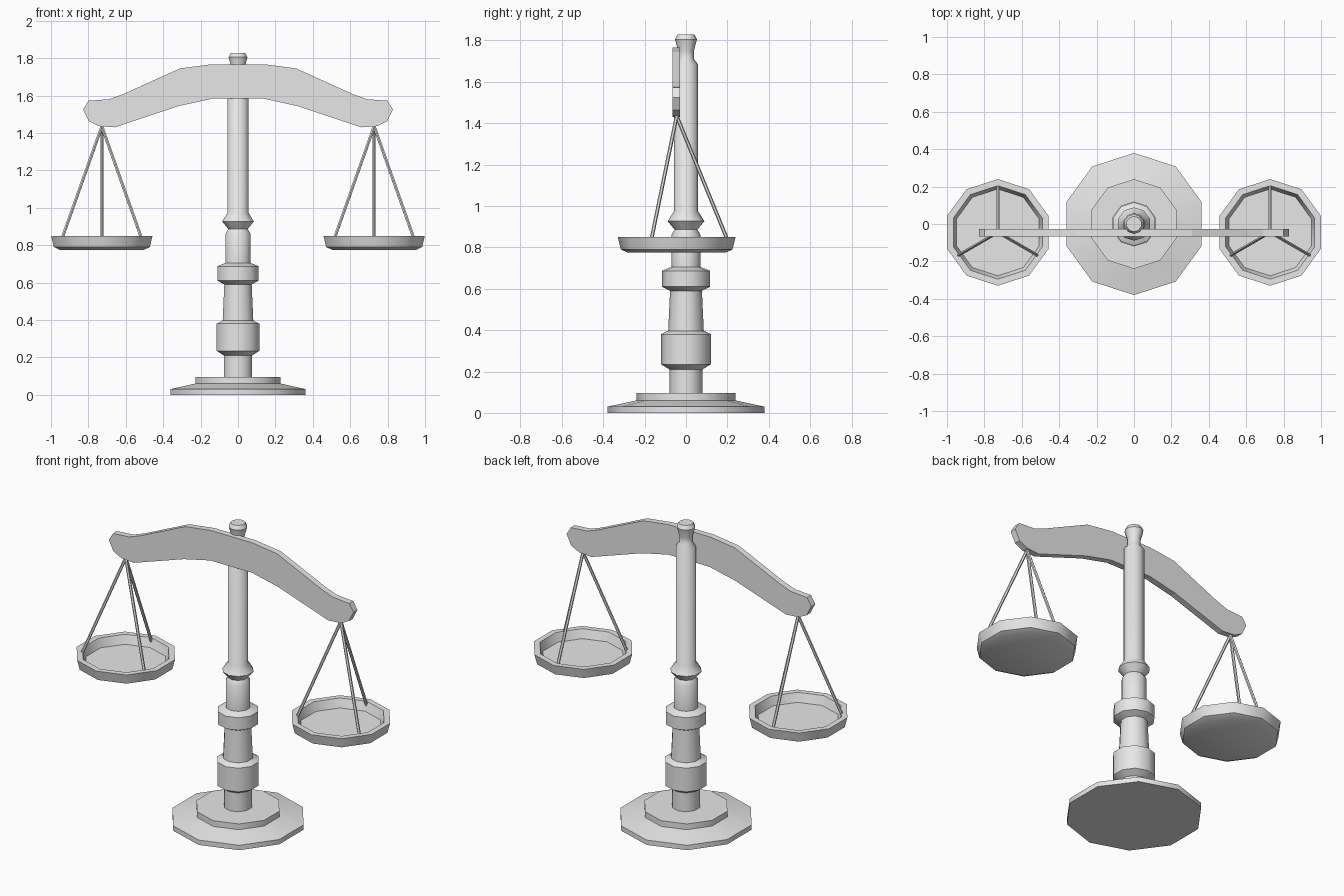
import bpy
import bmesh
from math import cos, sin, pi, radians
from mathutils import Vector

cube = bpy.data.objects.get("Cube")
if cube:
    bpy.data.objects.remove(cube, do_unlink=True)

grey = bpy.data.materials.new("plain grey")
grey.use_nodes = True
grey.diffuse_color = (0.8, 0.8, 0.8, 1)
grey.node_tree.nodes["Principled BSDF"].inputs["Base Color"].default_value = (0.8, 0.8, 0.8, 1)

SIDES = 10
BEAM_Y = -0.045
PAN_X = 0.728


def finish(name, bm, smooth=True):
    bmesh.ops.recalc_face_normals(bm, faces=bm.faces)
    mesh = bpy.data.meshes.new(name)
    bm.to_mesh(mesh)
    bm.free()
    mesh.materials.append(grey)
    obj = bpy.data.objects.new(name, mesh)
    bpy.context.collection.objects.link(obj)
    if smooth:
        bpy.ops.object.select_all(action="DESELECT")
        obj.select_set(True)
        bpy.context.view_layer.objects.active = obj
        bpy.ops.object.shade_smooth_by_angle(angle=radians(40))
    return obj


def lathe(name, profile, x=0, y=0):
    """Turn a (radius, height) profile into a capped ten-sided solid."""
    bm = bmesh.new()
    rings = []
    for r, z in profile:
        angles = [pi / 2 + 2 * pi * i / SIDES for i in range(SIDES)]
        rings.append([bm.verts.new((x + r * cos(a), y + r * sin(a), z)) for a in angles])
    for low, high in zip(rings, rings[1:]):
        for i in range(SIDES):
            j = (i + 1) % SIDES
            bm.faces.new((low[i], low[j], high[j], high[i]))
    bm.faces.new(rings[0])
    bm.faces.new(rings[-1])
    return finish(name, bm)


def rod(name, start, end, radius):
    bm = bmesh.new()
    axis = end - start
    bmesh.ops.create_cone(bm, cap_ends=True, segments=6, radius1=radius,
                          radius2=radius, depth=axis.length)
    bm.transform(axis.to_track_quat("Z", "Y").to_matrix().to_4x4())
    bmesh.ops.translate(bm, verts=bm.verts, vec=(start + end) / 2)
    return finish(name, bm, smooth=False)


# Stepped base
lathe("base", [(0.38, 0), (0.38, 0.03), (0.24, 0.06), (0.24, 0.095)])

# Turned column with collars and finial
lathe("column", [
    (0.08, 0.09), (0.08, 0.21), (0.12, 0.235), (0.12, 0.38), (0.086, 0.397),
    (0.077, 0.59), (0.116, 0.61), (0.116, 0.687), (0.071, 0.705),
    (0.071, 0.86), (0.055, 0.886), (0.089, 0.927), (0.058, 0.975),
    (0.058, 1.685), (0.038, 1.71), (0.038, 1.75), (0.053, 1.805), (0.041, 1.828)])

# Arched beam: right half outline, mirrored
upper = [(0.14, 1.767), (0.31, 1.745), (0.615, 1.607), (0.69, 1.58), (0.80, 1.572),
         (0.828, 1.525)]
lower = [(0.797, 1.463), (0.743, 1.436), (0.658, 1.43), (0.32, 1.543), (0.14, 1.583)]
half = upper + lower
outline = half + [(-x, z) for x, z in reversed(half)]
bm = bmesh.new()
face = bm.faces.new([bm.verts.new((x, BEAM_Y - 0.021, z)) for x, z in outline])
extruded = bmesh.ops.extrude_face_region(bm, geom=[face])
back = [v for v in extruded["geom"] if isinstance(v, bmesh.types.BMVert)]
bmesh.ops.translate(bm, verts=back, vec=(0, 0.038, 0))
finish("beam", bm, smooth=False)

# Hanging pans, each on three rods
for side, sign in (("left", 1), ("right", -1)):
    cx = sign * PAN_X
    lathe(side + "_pan", [(0.237, 0.775), (0.27, 0.79), (0.285, 0.85),
                          (0.25, 0.85), (0.232, 0.797)], cx, BEAM_Y)
    top = Vector((cx, BEAM_Y, 1.435))
    for n in range(3):
        a = pi / 2 + n * 2 * pi / 3
        foot = Vector((cx + 0.25 * cos(a), BEAM_Y + 0.25 * sin(a), 0.825))
        rod(f"{side}_pan_rod_{n + 1}", top, foot, 0.009)
